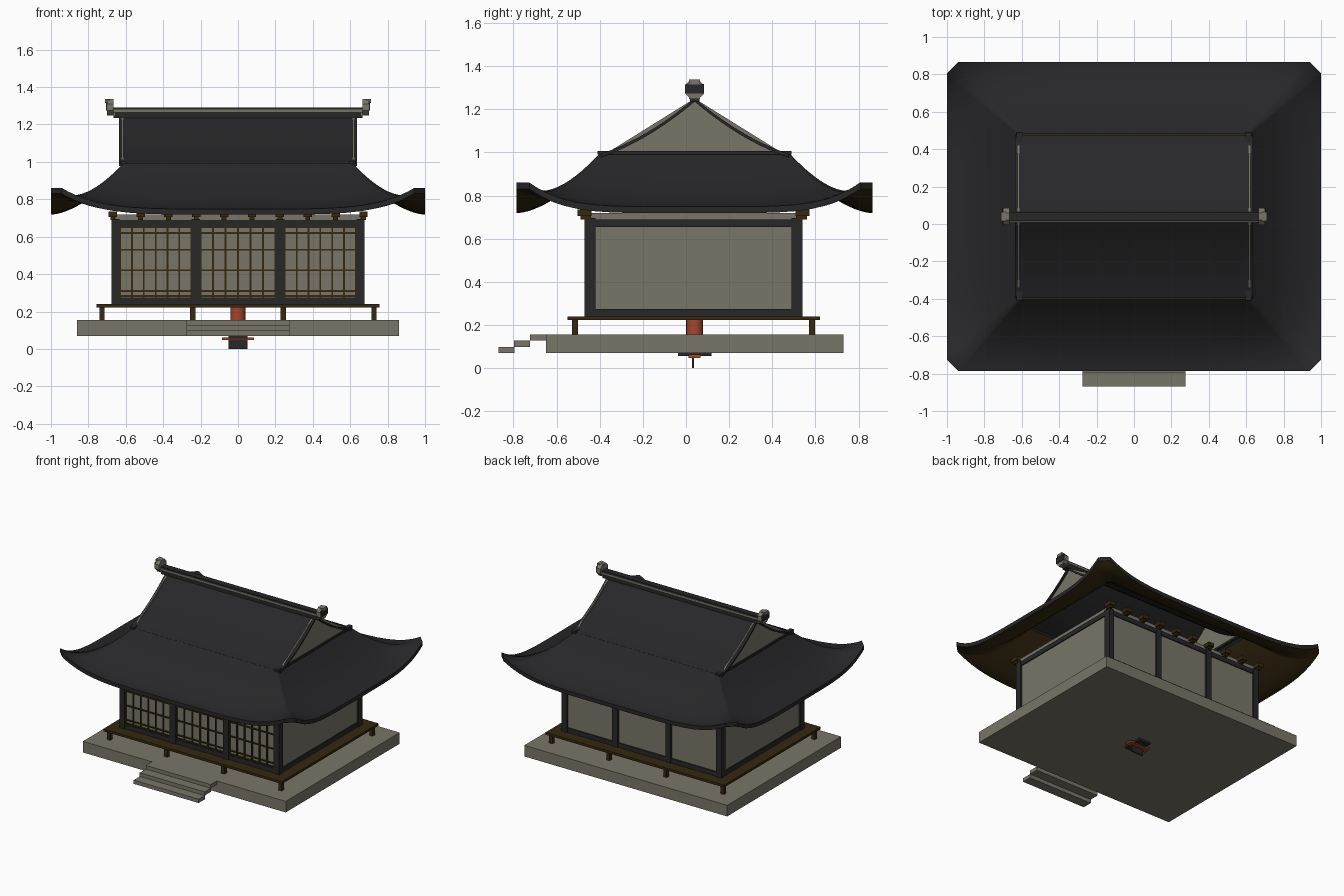
import bpy, bmesh, math
from mathutils import Matrix

cube = bpy.data.objects.get("Cube")
if cube:
    bpy.data.objects.remove(cube, do_unlink=True)

CY = 0.04  # depth centre of the building


def material(name, rgb):
    m = bpy.data.materials.new(name)
    m.use_nodes = True
    m.diffuse_color = (*rgb, 1)
    m.node_tree.nodes["Principled BSDF"].inputs["Base Color"].default_value = (*rgb, 1)
    return m


CHARCOAL = material("charcoal", (0.020, 0.020, 0.022))
BEIGE = material("beige", (0.19, 0.18, 0.14))
WOOD = material("dark_wood", (0.035, 0.021, 0.005))
RED = material("red", (0.38, 0.06, 0.025))


def finish(name, bm, *mats, smooth=False):
    bmesh.ops.recalc_face_normals(bm, faces=bm.faces)
    me = bpy.data.meshes.new(name)
    bm.to_mesh(me)
    bm.free()
    for m in mats:
        me.materials.append(m)
    ob = bpy.data.objects.new(name, me)
    bpy.context.collection.objects.link(ob)
    if smooth:
        bpy.ops.object.select_all(action='DESELECT')
        ob.select_set(True)
        bpy.context.view_layer.objects.active = ob
        bpy.ops.object.shade_smooth_by_angle(angle=math.radians(35))
    return ob


def boxes(name, mat, spans):
    """One object from boxes given as (x0, x1, y0, y1, z0, z1)."""
    bm = bmesh.new()
    for x0, x1, y0, y1, z0, z1 in spans:
        mid = ((x0 + x1) / 2, (y0 + y1) / 2, (z0 + z1) / 2)
        bmesh.ops.create_cube(bm, size=1, matrix=Matrix.Translation(mid)
                              @ Matrix.Diagonal((x1 - x0, y1 - y0, z1 - z0, 1)))
    return finish(name, bm, mat)


def around(x, y, z0, z1, wx, wy):
    return (x - wx / 2, x + wx / 2, y - wy / 2, y + wy / 2, z0, z1)


def prism(name, mat, profile, x0, x1):
    """Extrude a (y, z) profile along x."""
    bm = bmesh.new()
    face = bm.faces.new([bm.verts.new((x0, y, z)) for y, z in profile])
    new = bmesh.ops.extrude_face_region(bm, geom=[face])["geom"]
    bmesh.ops.translate(bm, vec=(x1 - x0, 0, 0),
                        verts=[v for v in new if isinstance(v, bmesh.types.BMVert)])
    return finish(name, bm, mat)


def cylinder(name, mat, radius, depth, matrix, sides):
    bm = bmesh.new()
    bmesh.ops.create_cone(bm, cap_ends=True, segments=sides, radius1=radius,
                          radius2=radius, depth=depth, matrix=matrix)
    return finish(name, bm, mat, smooth=True)


# Stone base and steps
boxes("stone_base", BEIGE, [(-0.86, 0.86, -0.65, 0.73, 0.07, 0.155)])
boxes("front_steps", BEIGE, [(-0.275, 0.275, -0.87 + 0.073 * i, -0.795 + 0.073 * i,
                              0.07 + 0.0285 * i, 0.0985 + 0.0285 * i) for i in range(3)])

# Veranda
boxes("veranda_deck", WOOD, [(-0.757, 0.757, -0.55, 0.62, 0.222, 0.24)])
boxes("veranda_legs", WOOD, [around(x, y, 0.15, 0.23, 0.028, 0.028)
                             for x in (-0.727, -0.242, 0.242, 0.727) for y in (-0.515, 0.585)])

# Walls, posts and beams
FRONT, BACK, SIDE = -0.445, 0.515, 0.655
POSTS = (-SIDE, -0.225, 0.225, SIDE)
boxes("plaster_walls", BEIGE, [
    (-SIDE, SIDE, BACK - 0.01, BACK + 0.01, 0.24, 0.72),
    (-SIDE, SIDE, FRONT - 0.01, FRONT + 0.01, 0.24, 0.72),
    (-SIDE - 0.01, -SIDE + 0.01, FRONT, BACK, 0.24, 0.72),
    (SIDE - 0.01, SIDE + 0.01, FRONT, BACK, 0.24, 0.72)])
boxes("posts", CHARCOAL, [around(x, y, 0.24, 0.695, 0.045, 0.05)
                          for x in POSTS for y in (FRONT, BACK)])
beams = []
for z0, z1 in ((0.24, 0.275), (0.655, 0.69)):
    for y in (FRONT, BACK):
        beams.append((-SIDE, SIDE, y - 0.018, y + 0.018, z0, z1))
    for x in (-SIDE, SIDE):
        beams.append((x - 0.018, x + 0.018, FRONT, BACK, z0, z1))
boxes("wall_beams", CHARCOAL, beams)

# Lattice screens in the three front bays
bars = []
for a, b in zip(POSTS, POSTS[1:]):
    left, right = a + 0.025, b - 0.025
    for i in range(7):
        bars.append(around(left + (right - left) * i / 6, FRONT - 0.012, 0.27, 0.66, 0.009, 0.012))
    for z in (0.283, 0.31, 0.42, 0.53, 0.62, 0.65):
        bars.append((left, right, FRONT - 0.018, FRONT - 0.006, z - 0.0045, z + 0.0045))
boxes("screen_lattice", WOOD, bars)

# Bracket sets under the front and back eaves
brackets = []
for i in range(10):
    x = -0.67 + 0.149 * i
    for y, d in ((FRONT, -1), (BACK, 1)):
        brackets.append(around(x, y + d * 0.02, 0.69, 0.708, 0.026, 0.05))
        brackets.append(around(x, y + d * 0.025, 0.705, 0.735, 0.045, 0.065))
boxes("eave_brackets", WOOD, brackets)

# Lower hipped roof: closed rings from the top opening to the eave and back underneath
N, STEPS = 24, 14


def roof_ring(t, drop):
    hx, hy = 0.61 + 0.39 * t, 0.44 + 0.385 * t
    cut = 0.055 * t + 0.004
    height = 0.748 + 0.247 * (1 - t) ** 1.65 - drop
    pts = []
    for (dx, dy) in ((0, -1), (1, 0), (0, 1), (-1, 0)):
        for k in range(N + 1):
            u = math.sin((2 * k / N - 1) * math.pi / 2)
            z = height + 0.112 * abs(u) ** 5 * t ** 3
            along = u * ((hx if dy else hy) - cut)
            pts.append((dx * hx - dy * along, CY + dy * hy + dx * along, z))
    return pts


bm = bmesh.new()
levels = [(i / STEPS, 0) for i in range(STEPS + 1)]
levels += [(t, 0.03) for t, _ in reversed(levels)]
rings = [[bm.verts.new(p) for p in roof_ring(t, d)] for t, d in levels]
for j, (low, high) in enumerate(zip(rings, rings[1:])):
    for k in range(len(low)):
        n = (k + 1) % len(low)
        f = bm.faces.new((low[k], low[n], high[n], high[k]))
        f.material_index = 1 if j > STEPS else 0
finish("lower_roof", bm, CHARCOAL, WOOD, smooth=True)

# Upper gabled roof with sagging slopes
slope = []
for i in range(-10, 11):
    v = 1 - abs(i) / 10
    slope.append((CY + i * 0.0435, 0.993 + 0.258 * v - 0.11 * v * (1 - v)))
prism("upper_roof", CHARCOAL, slope + [(y, z - 0.016) for y, z in reversed(slope)], -0.637, 0.637)

# Gable ends
for side, s in (("left", 1), ("right", -1)):
    prism(side + "_gable_wall", BEIGE,
          [(CY - 0.41, 0.995), (CY + 0.41, 0.995), (CY, 1.25)], s * 0.612, s * 0.622)
    boxes(side + "_gable_beam", CHARCOAL, [around(s * 0.612, CY, 0.99, 1.006, 0.034, 0.9)])

# Ridge
boxes("ridge", CHARCOAL, [(-0.665, 0.665, CY - 0.022, CY + 0.022, 1.235, 1.27),
                          (-0.68, 0.68, CY - 0.024, CY + 0.024, 1.278, 1.291)])
boxes("ridge_band", BEIGE, [(-0.675, 0.675, CY - 0.028, CY + 0.028, 1.268, 1.281)])
for side, s in (("left", 1), ("right", -1)):
    turn = Matrix.Rotation(math.pi / 2, 4, 'Y') @ Matrix.Rotation(math.pi / 8, 4, 'Z')
    cylinder(side + "_ridge_ornament", BEIGE, 0.048, 0.035,
             Matrix.Translation((s * 0.683, CY, 1.292)) @ turn, 8)
    boxes(side + "_ornament_foot", BEIGE, [around(s * 0.678, CY, 1.248, 1.265, 0.04, 0.05)])
    boxes(side + "_ornament_tip", BEIGE, [around(s * 0.697, CY, 1.315, 1.337, 0.026, 0.05)])
    boxes(side + "_ornament_face", CHARCOAL, [around(s * 0.702, CY, 1.274, 1.318, 0.008, 0.086)])

# Central red pillar and its small hanging fitting
cylinder("central_pillar", RED, 0.039, 0.5, Matrix.Translation((0, CY, 0.4)), 20)
boxes("fitting_plates", RED, [around(0, CY, 0.048, 0.062, 0.17, 0.055),
                              around(0, CY, 0.06, 0.072, 0.07, 0.08)])
boxes("fitting_cap", CHARCOAL, [around(0, CY, 0.055, 0.071, 0.1, 0.155)])
boxes("fitting_panel", CHARCOAL, [around(0, CY - 0.008, 0, 0.06, 0.1, 0.01)])
